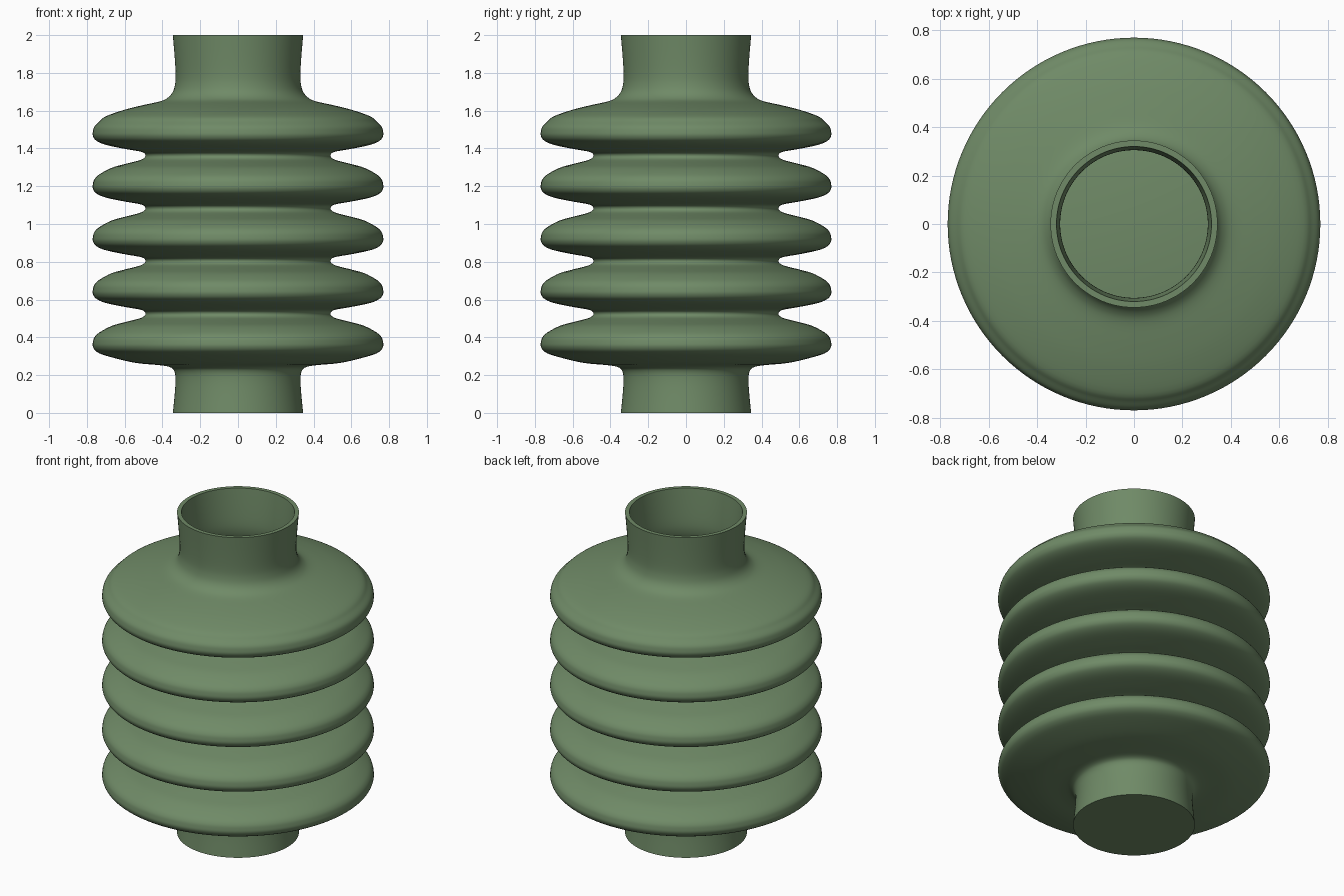
import bpy
import bmesh
import math
from mathutils import Vector

if "Cube" in bpy.data.objects:
    bpy.data.objects.remove(bpy.data.objects["Cube"], do_unlink=True)

SEGMENTS = 128
WALL = 0.025
PITCH = 0.279
RINGS = 5

# One bellows fold: radius and height above the groove below it
FOLD = [(.49, 0), (.508, .02), (.6, .037), (.7, .058), (.75, .08), (.768, .105),
        (.768, .13), (.76, .155), (.735, .18), (.67, .215), (.6, .235),
        (.54, .25), (.505, .262)]
LOWER_NECK = [(.345, 0), (.335, .1), (.331, .17), (.335, .215), (.355, .24),
              (.41, .252), (.55, .266)]
UPPER_NECK = [(.7, 1.57), (.6, 1.605), (.5, 1.63), (.41, 1.65), (.37, 1.67),
              (.345, 1.7), (.333, 1.74), (.33, 1.79), (.335, 1.88), (.345, 2)]


def smooth_path(points, steps=4):
    """Catmull-Rom curve through the points."""
    pts = [Vector(p) for p in points]
    pts = [pts[0]] + pts + [pts[-1]]
    out = []
    for a, b, c, d in zip(pts, pts[1:], pts[2:], pts[3:]):
        for k in range(steps):
            t = k / steps
            out.append(0.5 * (2 * b + (c - a) * t + (2 * a - 5 * b + 4 * c - d) * t ** 2
                              + (3 * b - a - 3 * c + d) * t ** 3))
    return out + [pts[-1]]


def inner_path(path):
    """Offset the path towards the inside by the wall thickness."""
    out = []
    for i, p in enumerate(path):
        along = (path[min(i + 1, len(path) - 1)] - path[max(i - 1, 0)]).normalized()
        q = p + WALL * Vector((-along.y, along.x))
        out.append(Vector((q.x, min(max(q.y, WALL), 2))))
    out[-1].y = 2
    return out


def lathe(name, path, material):
    """Revolve a radius/height path that starts and ends on the axis."""
    bm = bmesh.new()
    rings = []
    for r, z in path:
        count = SEGMENTS if r > 0 else 1
        rings.append([bm.verts.new((r * math.cos(math.tau * k / SEGMENTS),
                                    r * math.sin(math.tau * k / SEGMENTS), z))
                      for k in range(count)])
    for low, high in zip(rings, rings[1:]):
        for k in range(SEGMENTS):
            n = k + 1
            corners = [low[k % len(low)], low[n % len(low)],
                       high[n % len(high)], high[k % len(high)]]
            bm.faces.new(list(dict.fromkeys(corners)))
    bmesh.ops.recalc_face_normals(bm, faces=bm.faces)
    mesh = bpy.data.meshes.new(name)
    bm.to_mesh(mesh)
    bm.free()
    mesh.materials.append(material)
    obj = bpy.data.objects.new(name, mesh)
    bpy.context.collection.objects.link(obj)
    return obj


# Green rubber
green = bpy.data.materials.new("sage_green")
green.use_nodes = True
color = (.16, .255, .135, 1)
green.diffuse_color = color
bsdf = next(n for n in green.node_tree.nodes if n.type == "BSDF_PRINCIPLED")
bsdf.inputs["Base Color"].default_value = color
bsdf.inputs["Roughness"].default_value = 0.6

# Outer profile: lower neck, five folds, upper neck
profile = list(LOWER_NECK)
for i in range(RINGS):
    first = 3 if i == 0 else 0
    last = 9 if i == RINGS - 1 else len(FOLD)
    profile += [(r, .245 + i * PITCH + z) for r, z in FOLD[first:last]]
profile += UPPER_NECK

# Hollow body with a closed base and a shallow cone floor inside
outer = smooth_path(profile)
inner = inner_path(outer)
closed = [Vector((0, 0))] + outer + inner[::-1] + [Vector((0, .06))]
bellows = lathe("bellows_body", closed, green)

bpy.ops.object.select_all(action="DESELECT")
bellows.select_set(True)
bpy.context.view_layer.objects.active = bellows
bpy.ops.object.shade_smooth_by_angle(angle=math.radians(50))
